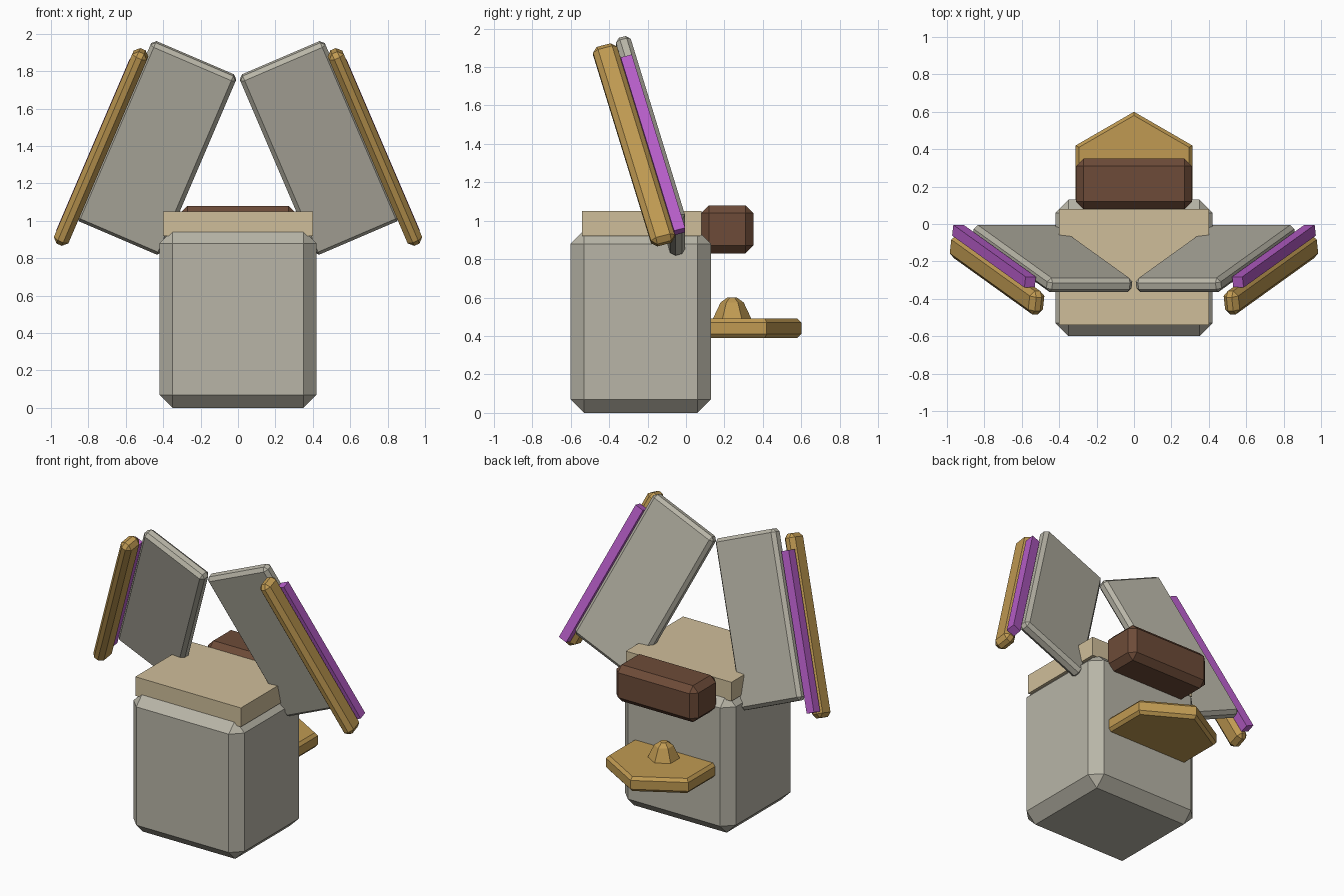
import bpy, bmesh, math
from mathutils import Vector, Euler

if "Cube" in bpy.data.objects:
    bpy.data.objects.remove(bpy.data.objects["Cube"])


def material(name, rgb):
    m = bpy.data.materials.new(name)
    lin = [((c / 255 + 0.055) / 1.055) ** 2.4 for c in rgb]
    m.diffuse_color = (*lin, 1)
    m.use_nodes = True
    m.node_tree.nodes["Principled BSDF"].inputs["Base Color"].default_value = m.diffuse_color
    return m


GREY = material("warm grey", (184, 181, 167))
CREAM = material("cream", (207, 190, 154))
GOLD = material("gold", (192, 154, 82))
PURPLE = material("purple", (182, 93, 200))
BROWN = material("brown", (109, 75, 56))


def finish(bm, name, mat):
    bmesh.ops.recalc_face_normals(bm, faces=bm.faces)
    me = bpy.data.meshes.new(name)
    bm.to_mesh(me)
    bm.free()
    me.materials.append(mat)
    ob = bpy.data.objects.new(name, me)
    bpy.context.collection.objects.link(ob)
    return ob


def box(name, size, loc, mat, bevel=0.0, rot=(0, 0, 0)):
    bm = bmesh.new()
    bmesh.ops.create_cube(bm, size=1)
    bmesh.ops.scale(bm, vec=size, verts=bm.verts)
    if bevel:
        bmesh.ops.bevel(bm, geom=bm.edges[:], offset=bevel, segments=1,
                        affect='EDGES', profile=0.5)
    ob = finish(bm, name, mat)
    ob.location = loc
    ob.rotation_euler = rot
    return ob


def hex_lathe(name, rings, y, mat):
    """Six-sided stack of (radius, z) rings with a corner pointing along y."""
    bm = bmesh.new()
    loops = [[bm.verts.new((r * math.sin(i * math.pi / 3),
                            y + r * math.cos(i * math.pi / 3), z))
              for i in range(6)] for r, z in rings]
    for a, b in zip(loops, loops[1:]):
        for i in range(6):
            j = (i + 1) % 6
            bm.faces.new((a[i], a[j], b[j], b[i]))
    bm.faces.new(loops[0])
    bm.faces.new(loops[-1])
    return finish(bm, name, mat)


# Main block, lid and the box at the back
box("body", (0.84, 0.73, 0.95), (0, -0.235, 0.475), GREY, 0.07)
box("lid", (0.80, 0.62, 0.13), (0, -0.23, 0.985), CREAM)
box("back_box", (0.62, 0.27, 0.25), (0, 0.215, 0.955), BROWN, 0.04)

# Hexagonal ledge with its knob
hex_lathe("ledge", [(0.34, 0.39), (0.36, 0.41), (0.36, 0.47), (0.34, 0.49)], 0.24, GOLD)
hex_lathe("ledge_knob", [(0.105, 0.47), (0.10, 0.49), (0.06, 0.575), (0.025, 0.60)], 0.24, GOLD)

# Leaning panels, each with a purple strip and a gold rail on its outer edge
for side, tag in ((-1, "left"), (1, "right")):
    rot = Euler((math.radians(15.8), -side * math.radians(23.2), 0))
    centre = Vector((side * 0.435, -0.185, 1.39))

    def place(x, y, z):
        return centre + rot.to_matrix() @ Vector((side * x, y, z))

    box(tag + "_panel", (0.495, 0.08, 1.08), centre, GREY, 0.022, rot)
    box(tag + "_strip", (0.06, 0.06, 1.02), place(0.29, -0.02, -0.118), PURPLE, 0, rot)
    box(tag + "_rail", (0.085, 0.13, 1.16), place(0.275, -0.113, -0.085), GOLD, 0.027, rot)
